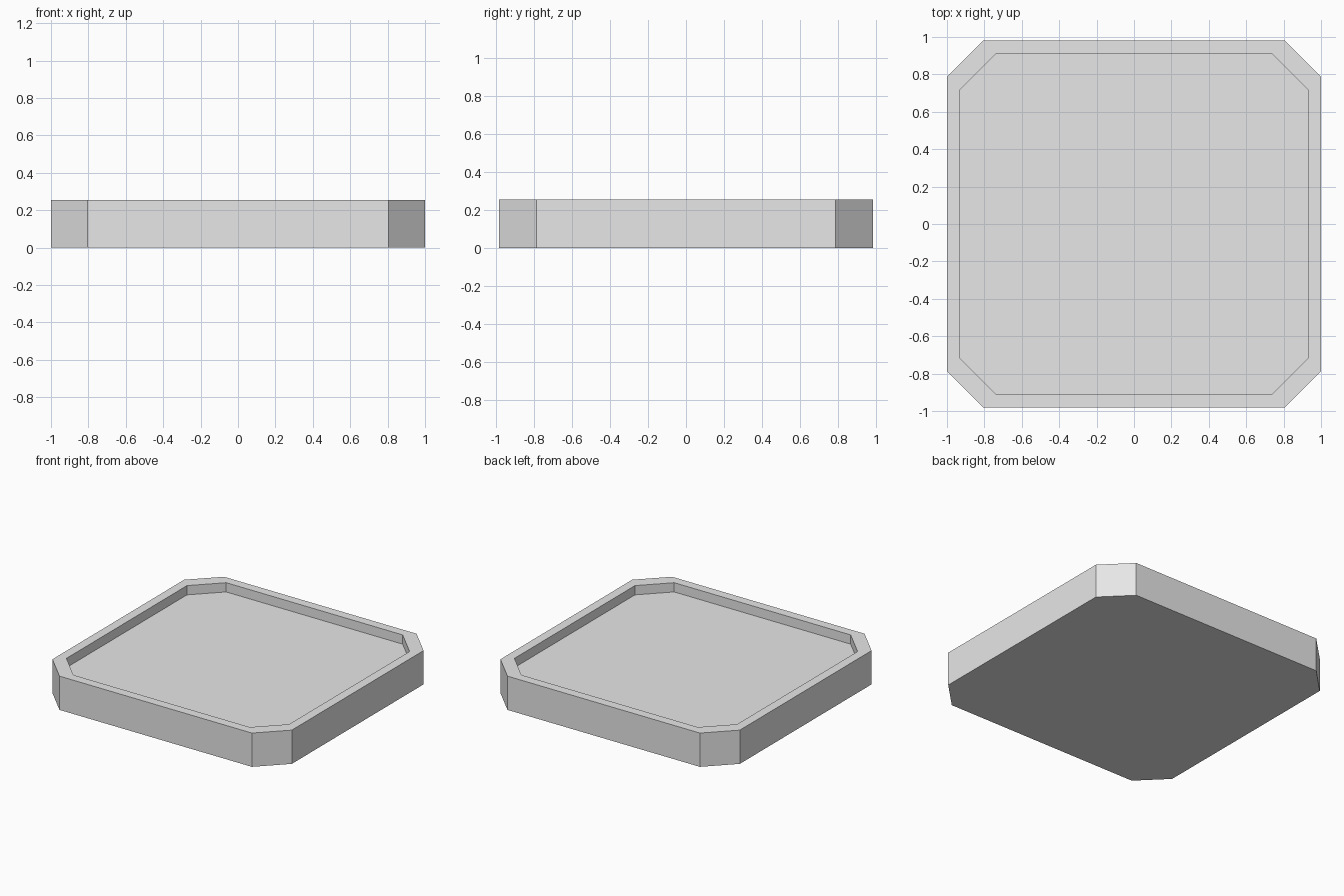
import bpy
import bmesh

HEIGHT = 0.255
RECESS = 0.07

cube = bpy.data.objects.get("Cube")
if cube:
    bpy.data.objects.remove(cube, do_unlink=True)

grey = bpy.data.materials.new("light grey")
grey.use_nodes = True
grey.diffuse_color = (0.8, 0.8, 0.8, 1)
grey.node_tree.nodes["Principled BSDF"].inputs["Base Color"].default_value = (0.8, 0.8, 0.8, 1)


def ring(bm, x, y, cut, z):
    """Rectangle with clipped corners, counter-clockwise."""
    points = [(x, y - cut), (x - cut, y), (cut - x, y), (-x, y - cut),
              (-x, cut - y), (cut - x, -y), (x - cut, -y), (x, cut - y)]
    return [bm.verts.new((px, py, z)) for px, py in points]


def bridge(bm, lower, upper):
    """Quads between two matching rings."""
    n = len(lower)
    for i in range(n):
        j = (i + 1) % n
        bm.faces.new((lower[i], lower[j], upper[j], upper[i]))


# Tray: outer wall, flat rim, inner wall and sunken floor
bm = bmesh.new()
rings = [ring(bm, 1.0, 0.982, 0.196, 0),
         ring(bm, 1.0, 0.982, 0.196, HEIGHT),
         ring(bm, 0.93, 0.912, 0.193, HEIGHT),
         ring(bm, 0.93, 0.912, 0.193, HEIGHT - RECESS)]
for lower, upper in zip(rings, rings[1:]):
    bridge(bm, lower, upper)
bm.faces.new(list(reversed(rings[0])))
bm.faces.new(rings[-1])
bmesh.ops.recalc_face_normals(bm, faces=bm.faces)

mesh = bpy.data.meshes.new("tray")
bm.to_mesh(mesh)
bm.free()
mesh.materials.append(grey)
tray = bpy.data.objects.new("tray", mesh)
bpy.context.collection.objects.link(tray)
